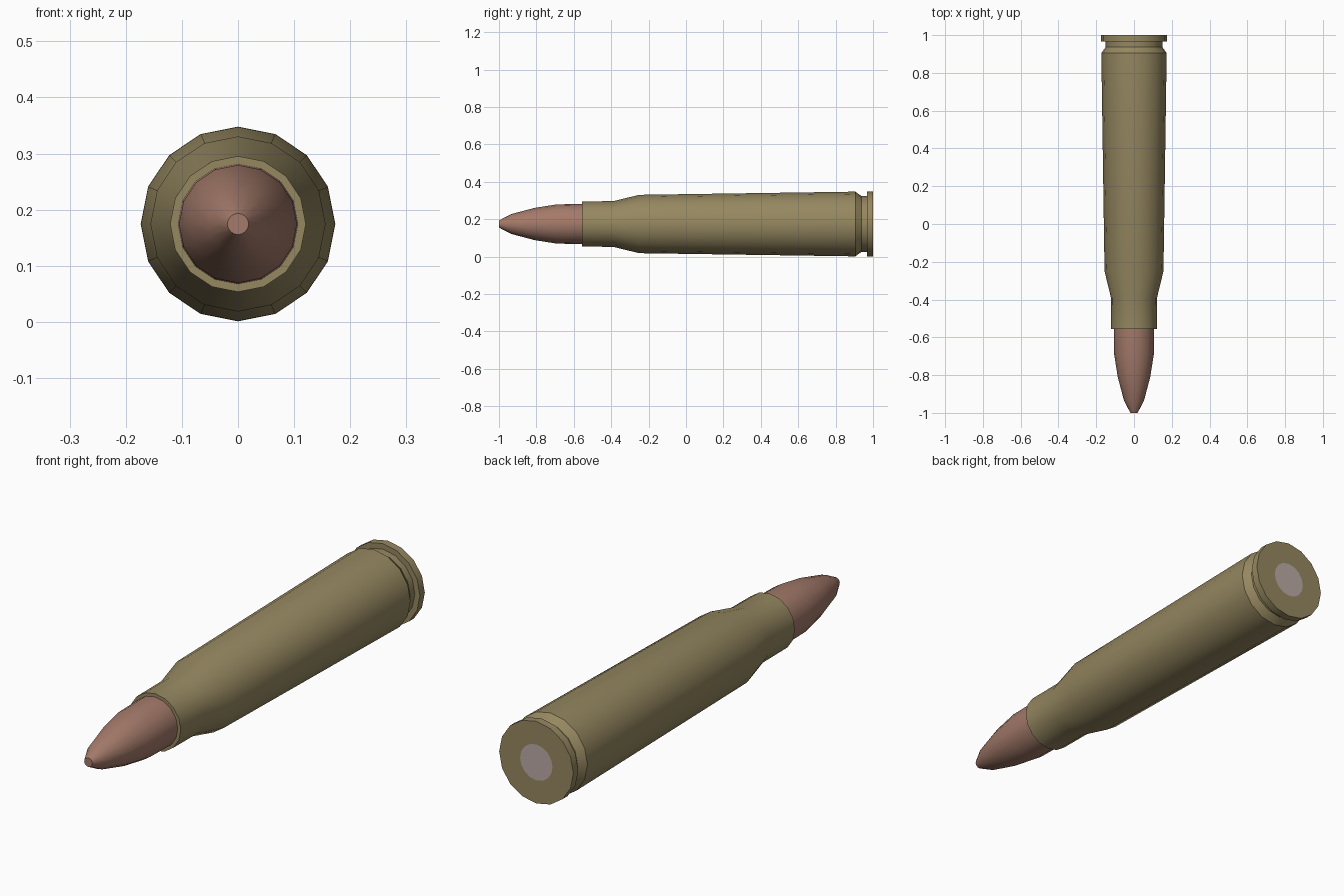
import bpy, bmesh, math

if "Cube" in bpy.data.objects:
    bpy.data.objects.remove(bpy.data.objects["Cube"])

SIDES = 16
AXIS_Z = 0.1745


def material(name, rgb):
    m = bpy.data.materials.new(name)
    m.diffuse_color = (*rgb, 1.0)
    m.use_nodes = True
    m.node_tree.nodes["Principled BSDF"].inputs["Base Color"].default_value = m.diffuse_color
    return m


brass = material("brass", (0.300, 0.243, 0.117))
copper = material("copper", (0.370, 0.195, 0.143))
steel = material("pale_steel", (0.500, 0.405, 0.385))


def lathe(name, profile, mat, cap_front=False, cap_back=False):
    """Turn (y, radius) points, listed front to back, around the y axis."""
    bm = bmesh.new()
    rings = []
    for y, r in profile:
        ring = []
        for i in range(SIDES):
            a = 2 * math.pi * i / SIDES
            ring.append(bm.verts.new((r * math.sin(a), y, AXIS_Z + r * math.cos(a))))
        rings.append(ring)
    for a, b in zip(rings, rings[1:]):
        for i in range(SIDES):
            j = (i + 1) % SIDES
            bm.faces.new((a[i], a[j], b[j], b[i]))
    if cap_front:
        bm.faces.new(rings[0][::-1])
    if cap_back:
        bm.faces.new(rings[-1])
    mesh = bpy.data.meshes.new(name)
    bm.to_mesh(mesh)
    bm.free()
    mesh.materials.append(mat)
    obj = bpy.data.objects.new(name, mesh)
    bpy.context.collection.objects.link(obj)
    bpy.ops.object.select_all(action='DESELECT')
    obj.select_set(True)
    bpy.context.view_layer.objects.active = obj
    bpy.ops.object.shade_smooth_by_angle(angle=math.radians(30))
    return obj


# pointed tip with a small flat nose
lathe("tip", [(-1.0, 0.019), (-0.935, 0.053), (-0.81, 0.086),
              (-0.69, 0.105), (-0.555, 0.107)], copper, cap_front=True)

# case: mouth lip, neck, shoulder, tapered body, groove, rim, back ring
lathe("case", [(-0.555, 0.107), (-0.555, 0.121), (-0.39, 0.122),
               (-0.25, 0.156), (0.905, 0.173), (0.937, 0.150),
               (0.967, 0.150), (0.967, 0.1735), (1.0, 0.1735),
               (1.0, 0.076)], brass)

# flush disc in the back end
lathe("back_disc", [(0.995, 0.076), (1.0, 0.076)], steel, cap_back=True)
